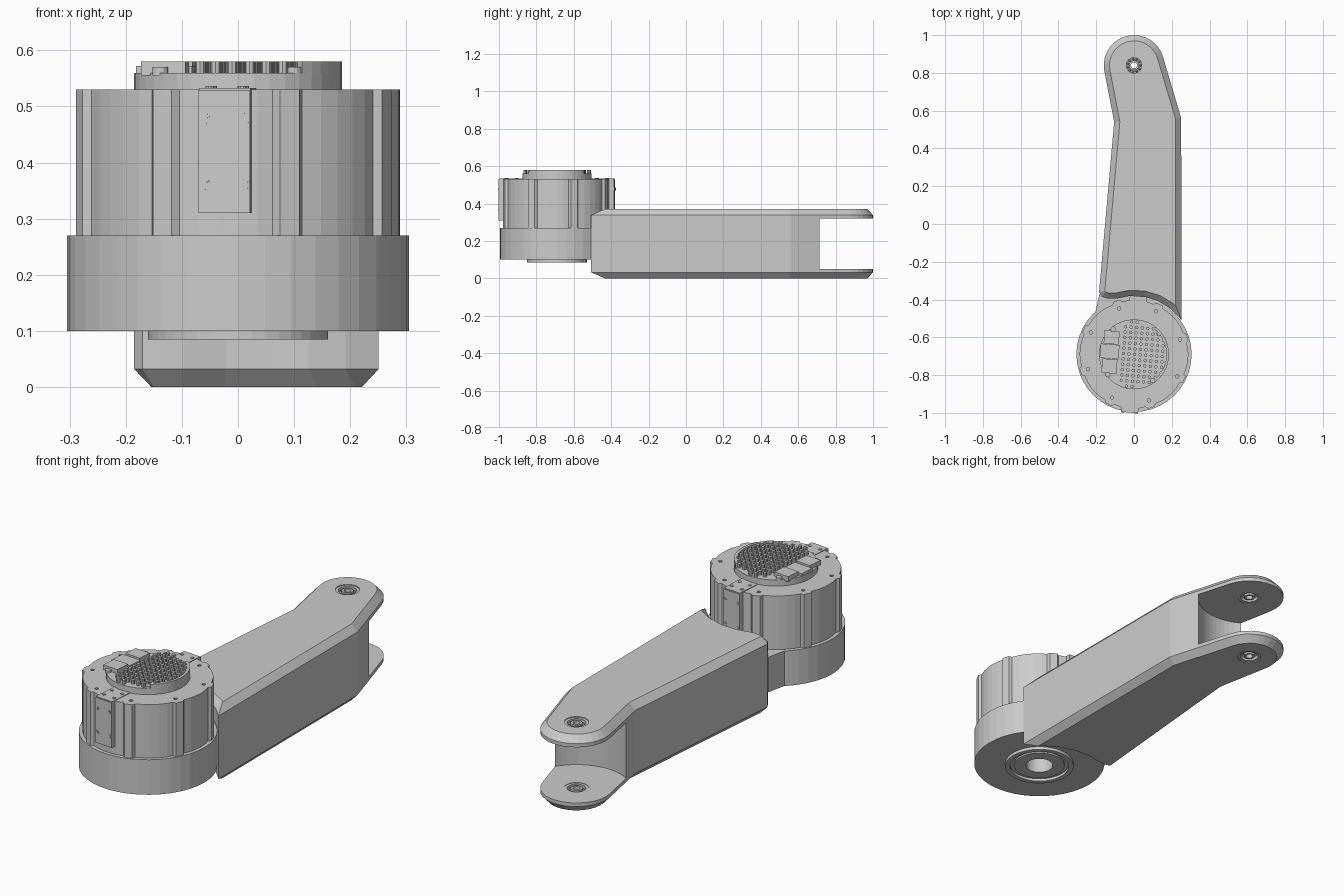
import bpy, bmesh, math
from mathutils import Vector, Matrix

if "Cube" in bpy.data.objects:
    bpy.data.objects.remove(bpy.data.objects["Cube"])

MX, MY = 0.0, -0.69          # motor axis
TILT = math.radians(-4.5)    # small rotation of the motor about its axis


def finish(name, bm):
    bmesh.ops.recalc_face_normals(bm, faces=bm.faces)
    me = bpy.data.meshes.new(name)
    bm.to_mesh(me)
    bm.free()
    ob = bpy.data.objects.new(name, me)
    bpy.context.collection.objects.link(ob)
    return ob


def skin(bm, layers):
    """Capped loft through (outline, z) layers."""
    rings = [[bm.verts.new((p[0], p[1], z)) for p in poly] for poly, z in layers]
    n = len(rings[0])
    for a, b in zip(rings, rings[1:]):
        for i in range(n):
            j = (i + 1) % n
            bm.faces.new((a[i], a[j], b[j], b[i]))
    bm.faces.new(rings[0][::-1])
    bm.faces.new(rings[-1])


def loft(name, layers):
    bm = bmesh.new()
    skin(bm, layers)
    return finish(name, bm)


def arc(cx, cy, r, a0, a1, n):
    return [(cx + r * math.cos(math.radians(a0 + (a1 - a0) * i / n)),
             cy + r * math.sin(math.radians(a0 + (a1 - a0) * i / n))) for i in range(n + 1)]


def circle(cx, cy, r, n):
    return arc(cx, cy, r, 0, 360, n)[:-1]


def lathe(name, profile, cx, cy, n):
    """Revolve a closed (radius, z) profile."""
    bm = bmesh.new()
    rings = []
    for r, z in profile:
        rings.append([bm.verts.new((x, y, z)) for x, y in circle(cx, cy, r, n)])
    for a, b in zip(rings, rings[1:] + rings[:1]):
        for i in range(n):
            j = (i + 1) % n
            bm.faces.new((a[i], a[j], b[j], b[i]))
    return finish(name, bm)


def inset(poly, d):
    out, n = [], len(poly)
    for i in range(n):
        a, p, b = (Vector(poly[k % n]) for k in (i - 1, i, i + 1))
        e1, e2 = (p - a).normalized(), (b - p).normalized()
        n1, n2 = Vector((-e1.y, e1.x)), Vector((-e2.y, e2.x))
        out.append(tuple(p + (n1 + n2) * (d / (1 + n1.dot(n2)))))
    return out


def cut(ob, cutter):
    cutter.hide_render = True
    cutter.hide_viewport = True
    m = ob.modifiers.new("cut", 'BOOLEAN')
    m.operation, m.solver, m.object = 'DIFFERENCE', 'EXACT', cutter


def rect(x0, x1, y0, y1):
    return [(x0, y0), (x1, y0), (x1, y1), (x0, y1)]


def on_motor(ob, angle=TILT):
    ob.matrix_world = Matrix.Translation((MX, MY, 0)) @ Matrix.Rotation(angle, 4, 'Z')
    return ob


# Arm with chamfered top and bottom edges, hugging the motor at its root
outline = (arc(0, 0.84, 0.16, 17, 190, 14)
           + [(-0.105, 0.54), (-0.185, -0.36), (-0.17, -0.385), (-0.14, -0.395)]
           + arc(MX, MY, 0.31, 108, 52, 4) + arc(MX, MY, 0.31, 36, 36, 1)[:1]
           + [(0.25, 0.56)])
small = inset(outline, 0.03)
arm = loft("arm", [(small, 0), (outline, 0.032), (outline, 0.338), (small, 0.37)])
cut(arm, loft("fork_slot_cutter", [(circle(0, 0.84, 0.24, 64), 0.05), (circle(0, 0.84, 0.24, 64), 0.32)]))
cut(arm, loft("bearing_hole_cutter", [(circle(0, 0.84, 0.054, 32), -0.1), (circle(0, 0.84, 0.054, 32), 0.5)]))

# Bearings in both fork prongs
for side, z0, z1 in (("lower", 0.004, 0.048), ("upper", 0.322, 0.366)):
    lathe(side + "_bearing_outer_race", [(0.041, z0), (0.054, z0), (0.054, z1), (0.041, z1)], 0, 0.84, 32)
    lathe(side + "_bearing_inner_race", [(0.016, z0), (0.026, z0), (0.026, z1), (0.016, z1)], 0, 0.84, 32)
    lathe(side + "_bearing_cage", [(0.026, z0 + .016), (0.041, z0 + .016), (0.041, z1 - .016), (0.026, z1 - .016)],
          0, 0.84, 32)
    bm = bmesh.new()
    for x, y in circle(0, 0.84, 0.0335, 11):
        bmesh.ops.create_icosphere(bm, subdivisions=1, radius=0.008,
                                   matrix=Matrix.Translation((x, y, (z0 + z1) / 2)) @ Matrix.Diagonal((1, 1, 2, 1)))
    finish(side + "_bearing_balls", bm)

# Lower motor ring with stepped flange and central bore underneath
lathe("motor_base", [(0.063, 0.30), (0.063, 0.09), (0.118, 0.09), (0.118, 0.098), (0.138, 0.098),
                     (0.138, 0.085), (0.16, 0.085), (0.16, 0.10), (0.305, 0.10), (0.305, 0.27),
                     (0.2, 0.27), (0.2, 0.30)], MX, MY, 40)
loft("arm_mount", [([(-0.205, -0.47), (0.2, -0.47), (0.15, -0.37), (-0.183, -0.37)], z) for z in (0.1, 0.27)])

# Upper motor housing with screw lobes around its rim
lobes = [18 + 45 * k for k in range(8)]
shape = []
for a in lobes:
    for da, r in ((-5.5, 0.285), (-3.5, 0.298), (3.5, 0.298), (5.5, 0.285),
                  (13, 0.287), (20, 0.288), (27, 0.288), (34, 0.287)):
        t = math.radians(a + da)
        shape.append((MX + r * math.cos(t), MY + r * math.sin(t)))
housing = loft("motor_housing", [(shape, 0.27), (shape, 0.53)])
bm = bmesh.new()
for a in lobes:
    t = math.radians(a)
    hole = circle(MX + 0.256 * math.cos(t), MY + 0.256 * math.sin(t), 0.009, 10)
    skin(bm, [(hole, 0.50), (hole, 0.56)])
cut(housing, finish("rim_screw_cutter", bm))

# Side cover plates, front and back, with screws
for name, ang in (("front", 0), ("back", math.pi)):
    on_motor(loft(name + "_cover", [(rect(-0.046, 0.046, -0.309, -0.27), z) for z in (0.31, 0.529)]), TILT + ang)
    on_motor(loft(name + "_cover_top", [(rect(-0.046, 0.046, -0.305, -0.18), z) for z in (0.525, 0.533)]), TILT + ang)
    bm = bmesh.new()
    for x in (-0.036, 0.036):
        for z in (0.362, 0.478):
            for r, d in ((0.010, 0.311), (0.006, 0.3125)):
                bmesh.ops.create_cone(bm, cap_ends=True, segments=14, radius1=r, radius2=r, depth=0.02,
                                      matrix=Matrix.Translation((x, -d + 0.01, z)) @ Matrix.Rotation(math.pi / 2, 4, 'X'))
        for y in (-0.27, -0.215):
            skin(bm, [(circle(x * 0.8, y, 0.008, 10), 0.53), (circle(x * 0.8, y, 0.008, 10), 0.536)])
    on_motor(finish(name + "_cover_screws", bm), TILT + ang)

# Round top cap with raised lip on the right
loft("top_cap", [(circle(MX, MY, 0.185, 40), 0.52), (circle(MX, MY, 0.185, 40), 0.56)])
lip = arc(MX, MY, 0.185, -52, 52, 14) + arc(MX, MY, 0.172, 52, -52, 14)
loft("cap_lip", [(lip, 0.555), (lip, 0.58)])

# Grid of cooling pins clipped to the cap
bm = bmesh.new()
for i in range(8):
    for j in range(-6, 7):
        x, y = -0.056 + i * 0.0295, j * 0.0285
        if math.hypot(x, y) < 0.174:
            pin = circle(x, y, 0.009, 8)
            skin(bm, [(pin, 0.555), (pin, 0.58)])
on_motor(finish("cooling_pins", bm))

# Connector block on the left of the cap
on_motor(loft("connector_rear", [(rect(-0.165, -0.085, 0.045, 0.115), z) for z in (0.555, 0.58)]))
on_motor(loft("connector_front", [(rect(-0.165, -0.085, -0.11, -0.035), z) for z in (0.555, 0.58)]))
on_motor(loft("connector_socket", [(rect(-0.18, -0.08, -0.033, 0.043), z) for z in (0.555, 0.572)]))
bm = bmesh.new()
for x, y in ((-0.12, 0.125), (-0.13, -0.118), (0.11, -0.13), (0.12, 0.12)):
    skin(bm, [(circle(x, y, 0.014, 12), 0.555), (circle(x, y, 0.014, 12), 0.57)])
on_motor(finish("cap_screws", bm))
